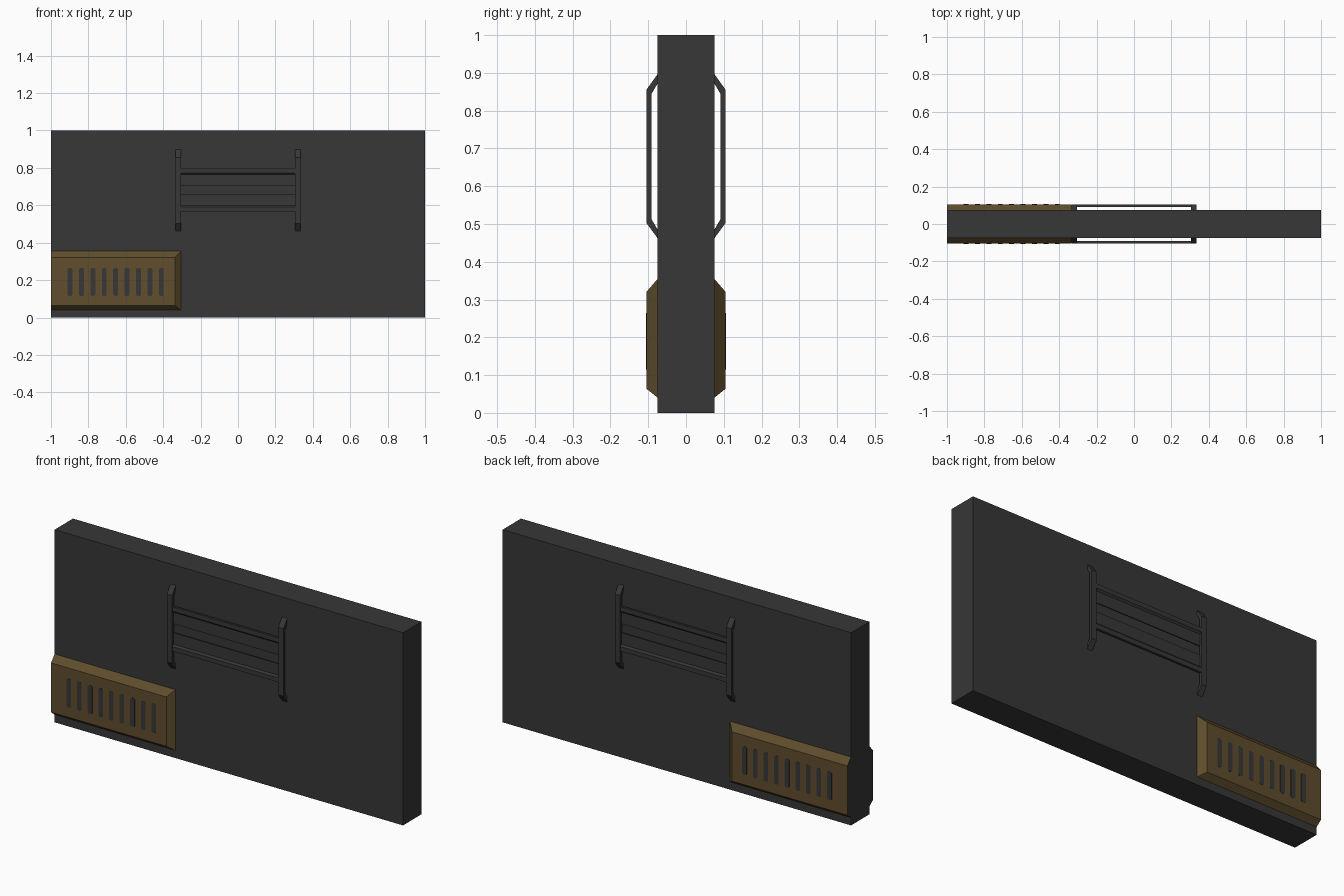
import bpy, bmesh

if "Cube" in bpy.data.objects:
    bpy.data.objects.remove(bpy.data.objects["Cube"])


def material(name, rgb):
    m = bpy.data.materials.new(name)
    m.diffuse_color = (*rgb, 1.0)
    m.use_nodes = True
    m.node_tree.nodes["Principled BSDF"].inputs["Base Color"].default_value = m.diffuse_color
    return m


GREY = material("dark grey", (0.038, 0.038, 0.038))
BROWN = material("brown", (0.115, 0.074, 0.026))


def finish(bm, name, mats):
    bmesh.ops.recalc_face_normals(bm, faces=bm.faces)
    me = bpy.data.meshes.new(name)
    bm.to_mesh(me)
    bm.free()
    for m in mats:
        me.materials.append(m)
    ob = bpy.data.objects.new(name, me)
    bpy.context.collection.objects.link(ob)
    return ob


def mirror_y(ob):
    # repeat the part on the opposite face of the wall
    mod = ob.modifiers.new("mirror", "MIRROR")
    mod.use_axis = (False, True, False)
    mod.use_mirror_merge = False
    return ob


def loft(rings, name, mats):
    """Closed solid joining two rings with equal point counts."""
    bm = bmesh.new()
    a, b = [[bm.verts.new(p) for p in ring] for ring in rings]
    n = len(a)
    for i in range(n):
        j = (i + 1) % n
        bm.faces.new((a[i], a[j], b[j], b[i]))
    bm.faces.new(a[::-1])
    bm.faces.new(b)
    return finish(bm, name, mats)


def extrude_x(profile, x0, x1, name):
    rings = [[(x, y, z) for y, z in profile] for x in (x0, x1)]
    return loft(rings, name, [GREY])


W = 0.075    # half thickness of wall
P = 0.105    # outer plane of attached parts

# Wall slab
extrude_x([(-W, 0), (W, 0), (W, 1), (-W, 1)], -1, 1, "wall_slab")

# Vent panel: bevelled on three sides, cut flush at the wall end
base = [(-1, -W, 0.04), (-0.305, -W, 0.04), (-0.305, -W, 0.355), (-1, -W, 0.355)]
outer = [(-1, -P, 0.064), (-0.338, -P, 0.064), (-0.338, -P, 0.32), (-1, -P, 0.32)]
panel = mirror_y(loft([base, outer], "vent_panel", [BROWN, GREY]))
for f in panel.data.polygons:
    if f.normal.x < -0.9:
        f.material_index = 1

# Vent slots: thin plates with chamfered ends
for i in range(9):
    x = -0.898 + i * 0.061
    h, c = 0.013, 0.007
    shape = [(-h, 0.122), (-h + c, 0.115), (h - c, 0.115), (h, 0.122),
             (h, 0.258), (h - c, 0.265), (-h + c, 0.265), (-h, 0.258)]
    rings = [[(x + dx, y, z) for dx, z in shape] for y in (-P + 0.002, -P - 0.001)]
    mirror_y(loft(rings, f"vent_slot_{i + 1}", [GREY]))

# Rail posts: bent bars standing off the wall
post = [(-W, 0.897), (-P, 0.855), (-P, 0.503), (-W, 0.462),
        (-W, 0.485), (-0.091, 0.512), (-0.091, 0.845), (-W, 0.872)]
for side, x in (("left", -0.32), ("right", 0.32)):
    mirror_y(extrude_x(post, x - 0.015, x + 0.015, f"rail_post_{side}"))

# Two cross rails with a raised lip on the outer edge
lip = [(-0.091, 0.115), (-0.103, 0.115), (-0.103, 0.092),
       (-0.095, 0.083), (-0.095, 0.023), (-0.091, 0.023)]
for side, s in (("upper", 1), ("lower", -1)):
    prof = [(y, 0.682 + s * z) for y, z in lip]
    mirror_y(extrude_x(prof, -0.31, 0.31, f"cross_rail_{side}"))
